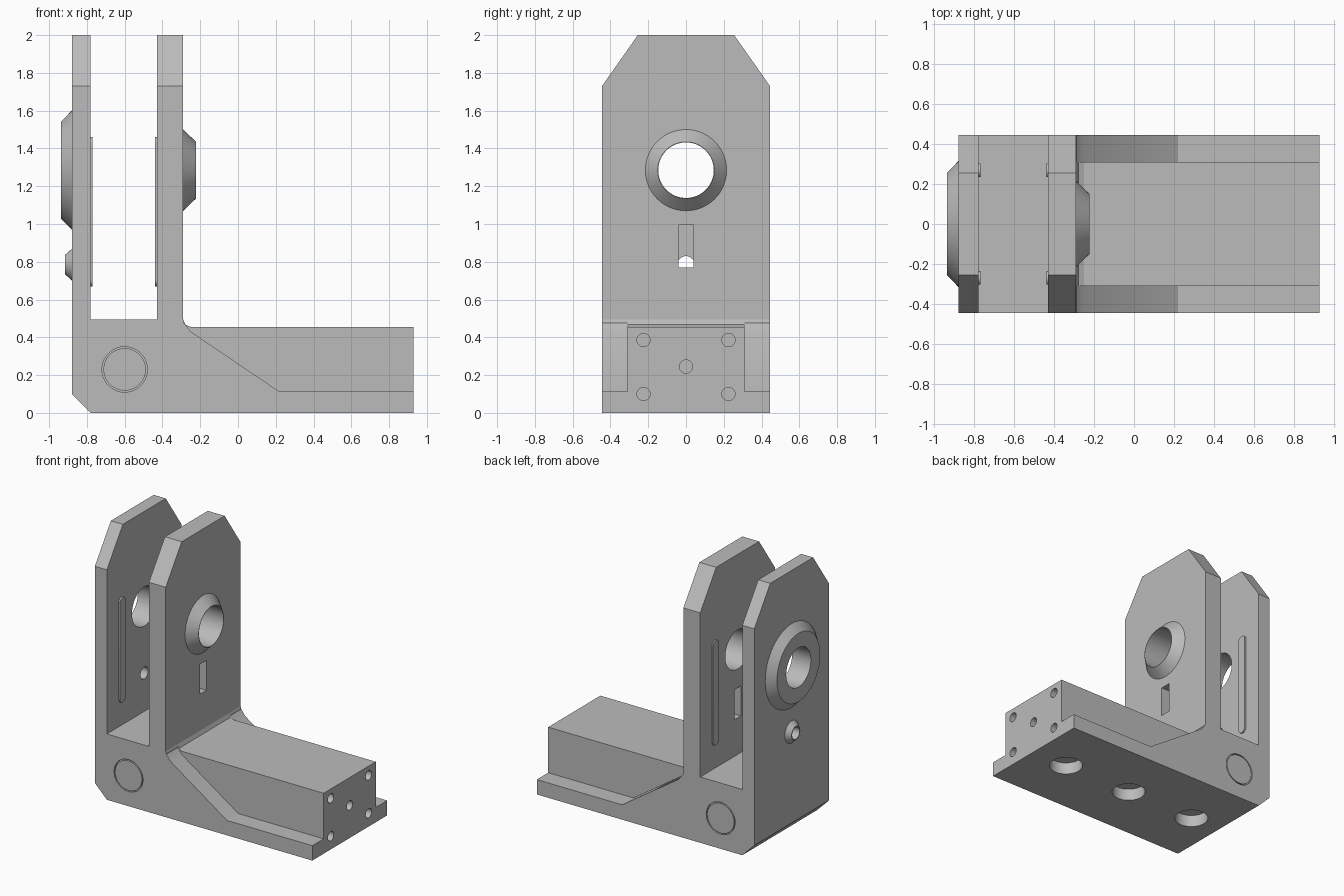
import bpy, bmesh, math

if "Cube" in bpy.data.objects:
    bpy.data.objects.remove(bpy.data.objects["Cube"], do_unlink=True)

grey = bpy.data.materials.new("machined grey")
grey.use_nodes = True
grey.diffuse_color = (0.5, 0.5, 0.5, 1)
grey.node_tree.nodes["Principled BSDF"].inputs["Base Color"].default_value = (0.5, 0.5, 0.5, 1)


def place(axis, u, v, w):
    # u, v lie in the plane across the axis, w runs along it
    return {"X": (w, u, v), "Y": (u, w, v), "Z": (u, v, w)}[axis]


def finish(name, bm):
    bmesh.ops.recalc_face_normals(bm, faces=bm.faces)
    mesh = bpy.data.meshes.new(name)
    bm.to_mesh(mesh)
    bm.free()
    mesh.materials.append(grey)
    ob = bpy.data.objects.new(name, mesh)
    bpy.context.collection.objects.link(ob)
    return ob


def prism(name, outline, axis, lo, hi):
    bm = bmesh.new()
    ends = [[bm.verts.new(place(axis, u, v, w)) for u, v in outline] for w in (lo, hi)]
    for end in ends:
        bm.faces.new(end)
    n = len(outline)
    for i in range(n):
        j = (i + 1) % n
        bm.faces.new((ends[0][i], ends[0][j], ends[1][j], ends[1][i]))
    return finish(name, bm)


def circle(u, v, r, n=48):
    return [(u + r * math.cos(math.tau * i / n), v + r * math.sin(math.tau * i / n)) for i in range(n)]


def ring(name, section, axis, u, v, n=64):
    # section: closed loop of (position along axis, radius)
    bm = bmesh.new()
    loops = [[bm.verts.new(place(axis, p, q, w)) for p, q in circle(u, v, r, n)] for w, r in section]
    for k, a in enumerate(loops):
        b = loops[(k + 1) % len(loops)]
        for i in range(n):
            j = (i + 1) % n
            bm.faces.new((a[i], a[j], b[j], b[i]))
    return finish(name, bm)


def cut(target, cutter):
    cutter.hide_render = True
    mod = target.modifiers.new("cut", "BOOLEAN")
    mod.operation = "DIFFERENCE"
    mod.solver = "EXACT"
    mod.object = cutter
    bpy.context.view_layer.objects.active = target
    bpy.ops.object.modifier_apply(modifier=mod.name)
    bpy.data.objects.remove(cutter, do_unlink=True)


HALF = 0.445
BORE_Z, PIN_Z = 1.285, 0.785

# Bracket body: two uprights, slot floor and foot in one side profile
body = prism("bracket_body", [
    (-0.88, 0.10), (-0.78, 0), (0.93, 0), (0.93, 0.455), (-0.25, 0.455),
    (-0.278, 0.467), (-0.29, 0.495), (-0.29, 2), (-0.43, 2), (-0.43, 0.495),
    (-0.78, 0.495), (-0.78, 2), (-0.88, 2)], "Y", -HALF, HALF)

for s in (-1, 1):
    # Sloped upper corners of the uprights
    cut(body, prism("corner_cutter", [(s * 0.236, 2.027), (s * 0.464, 1.703), (s * 0.7, 2.2)],
                    "X", -1.1, 0))
    # Ledges along the foot with the sloped gusset
    cut(body, prism("ledge_cutter", [
        (0.22, 0.112), (1.1, 0.112), (1.1, 0.6), (-0.289, 0.6), (-0.285, 0.475), (-0.25, 0.43)],
        "Y", *sorted((s * 0.31, s * 0.6))))
    # Round groove on each side of the base
    cut(body, ring("groove_cutter", [(s * 0.43, 0.112), (s * 0.43, 0.12), (s * 0.5, 0.12), (s * 0.5, 0.112)],
                   "Y", -0.6, 0.23))

# Main bore through both uprights, pin hole on one, slot in the other
cut(body, prism("bore_cutter", circle(0, BORE_Z, 0.147, 64), "X", -1.1, 0))
cut(body, prism("pin_hole_cutter", circle(0, PIN_Z, 0.045, 32), "X", -1.1, -0.6))
cut(body, prism("slot_cutter", [(-0.04, 0.77), (0.04, 0.77), (0.04, 0.995), (-0.04, 0.995)],
                "X", -0.6, 0))

# Screw holes in the end of the foot
for y, z in [(-0.225, 0.385), (0.225, 0.385), (0, 0.245), (-0.225, 0.10), (0.225, 0.10)]:
    cut(body, prism("screw_hole_cutter", circle(y, z, 0.035, 24), "X", 0.8, 1.1))

# Round pockets underneath
for x in (0.63, 0.05, -0.53):
    cut(body, prism("pocket_cutter", circle(x, 0, 0.117), "Z", -0.1, 0.09))

# Tapered bosses around the holes
ring("large_boss", [(-0.88, 0.315), (-0.937, 0.257), (-0.937, 0.147), (-0.88, 0.147)], "X", 0, BORE_Z)
ring("small_boss", [(-0.29, 0.215), (-0.222, 0.15), (-0.222, 0.147), (-0.29, 0.147)], "X", 0, BORE_Z)
ring("pin_boss", [(-0.88, 0.083), (-0.915, 0.052), (-0.915, 0.045), (-0.88, 0.045)], "X", 0, PIN_Z, 32)

# Raised rounded guide strips on the inner faces
for side, (lo, hi) in {"right": (-0.785, -0.769), "left": (-0.439, -0.425)}.items():
    for s, end in ((-1, "front"), (1, "back")):
        r = 0.034
        arc = [(r * math.cos(math.pi * i / 12), r * math.sin(math.pi * i / 12)) for i in range(13)]
        outline = [(s * 0.27 + u, 1.426 + v) for u, v in arc] + [(s * 0.27 - u, 0.704 - v) for u, v in arc]
        prism(f"{side}_{end}_guide_strip", outline, "X", lo, hi)

# Smooth round parts while keeping crisp edges
bpy.ops.object.select_all(action="DESELECT")
for ob in bpy.context.collection.objects:
    if ob.type == "MESH" and ob.data.materials and ob.data.materials[0] == grey:
        ob.select_set(True)
bpy.context.view_layer.objects.active = body
bpy.ops.object.shade_smooth_by_angle(angle=math.radians(20))
